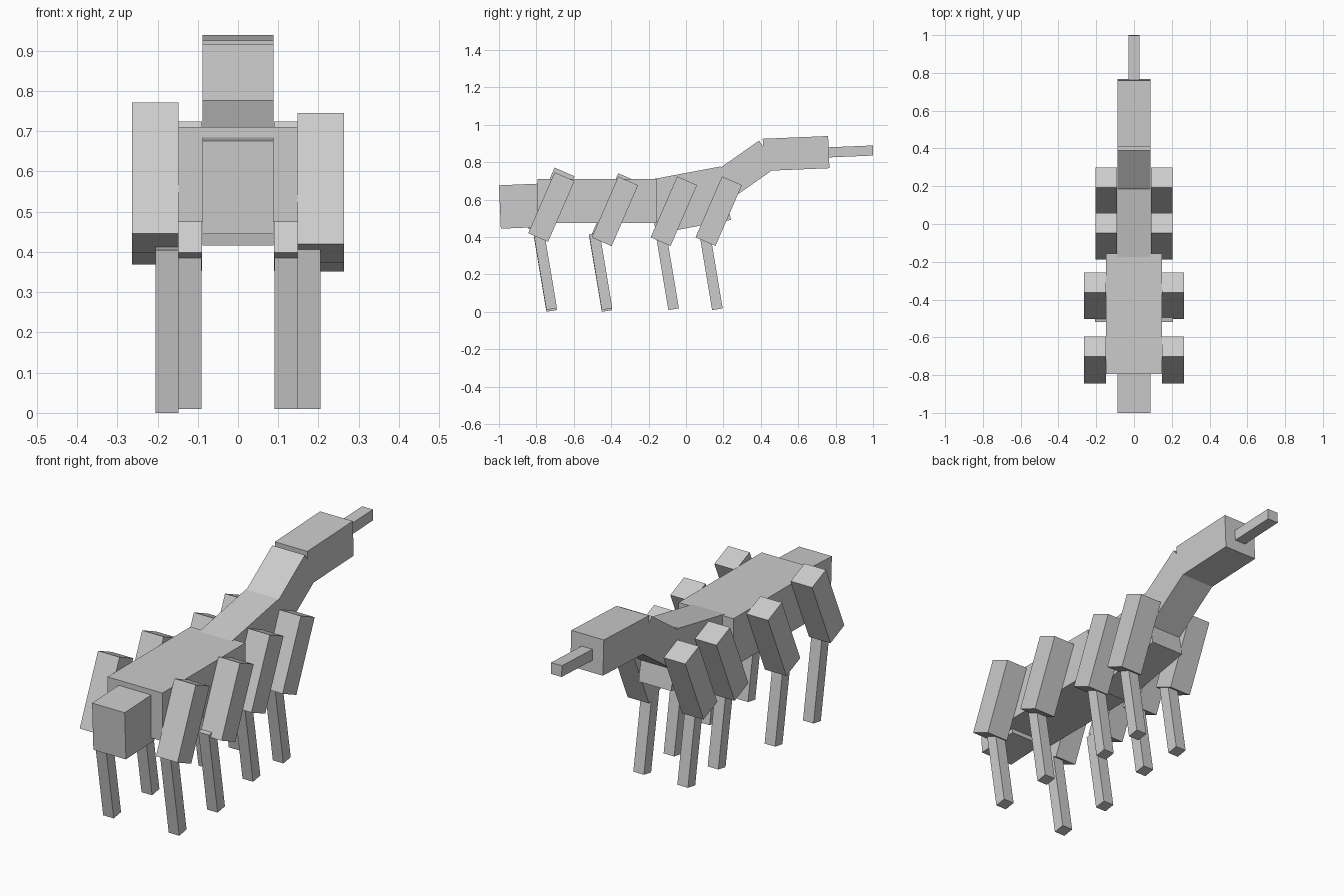
import bpy
import bmesh
from math import radians
from mathutils import Matrix

default = bpy.data.objects.get("Cube")
if default:
    bpy.data.objects.remove(default)

GREY = (0.6, 0.6, 0.6, 1.0)
grey = bpy.data.materials.new("plain_grey")
grey.use_nodes = True
grey.diffuse_color = GREY
grey.node_tree.nodes["Principled BSDF"].inputs["Base Color"].default_value = GREY


def box(name, centre, size, pitch=0):
    """Box of the given size, tilted about the x axis by pitch degrees."""
    bm = bmesh.new()
    bmesh.ops.create_cube(bm, size=1)
    bmesh.ops.scale(bm, vec=size, verts=bm.verts)
    bmesh.ops.rotate(bm, matrix=Matrix.Rotation(radians(pitch), 3, 'X'), verts=bm.verts)
    mesh = bpy.data.meshes.new(name)
    bm.to_mesh(mesh)
    bm.free()
    mesh.materials.append(grey)
    obj = bpy.data.objects.new(name, mesh)
    obj.location = centre
    bpy.context.collection.objects.link(obj)
    return obj


# Body chain from head to raised tail
box("head", (0, -0.885, 0.565), (0.176, 0.22, 0.232), 2.4)
box("thorax", (0, -0.475, 0.5925), (0.296, 0.64, 0.235))
box("abdomen", (0, 0.0135, 0.597), (0.176, 0.406, 0.291), 10.6)
box("tail_stem", (0, 0.296, 0.745), (0.176, 0.35, 0.17), 35.1)
box("tail_bulb", (0, 0.5885, 0.8465), (0.176, 0.35, 0.172), 2.4)
box("stinger", (0, 0.87, 0.857), (0.058, 0.26, 0.054), 2.4)

# Legs: name, thigh x, thigh y, thigh z (left, right), shin x, shin y, shin z (left, right)
LEGS = [
    ("first", 0.206, -0.72, (0.56, 0.585), 0.177, -0.752, (0.217, 0.207)),
    ("second", 0.206, -0.38, (0.537, 0.555), 0.177, -0.456, (0.217, 0.207)),
    ("third", 0.147, -0.065, (0.538, 0.538), 0.119, -0.10, (0.216, 0.216)),
    ("fourth", 0.147, 0.175, (0.538, 0.538), 0.119, 0.134, (0.216, 0.216)),
]
for leg, thigh_x, thigh_y, thigh_z, shin_x, shin_y, shin_z in LEGS:
    for i, (side, sign) in enumerate((("left", 1), ("right", -1))):
        box(f"{leg}_{side}_thigh", (sign * thigh_x, thigh_y, thigh_z[i]),
            (0.116, 0.116, 0.355), -23.5)
        box(f"{leg}_{side}_shin", (sign * shin_x, shin_y, shin_z[i]),
            (0.057, 0.057, 0.41), 9.5)
